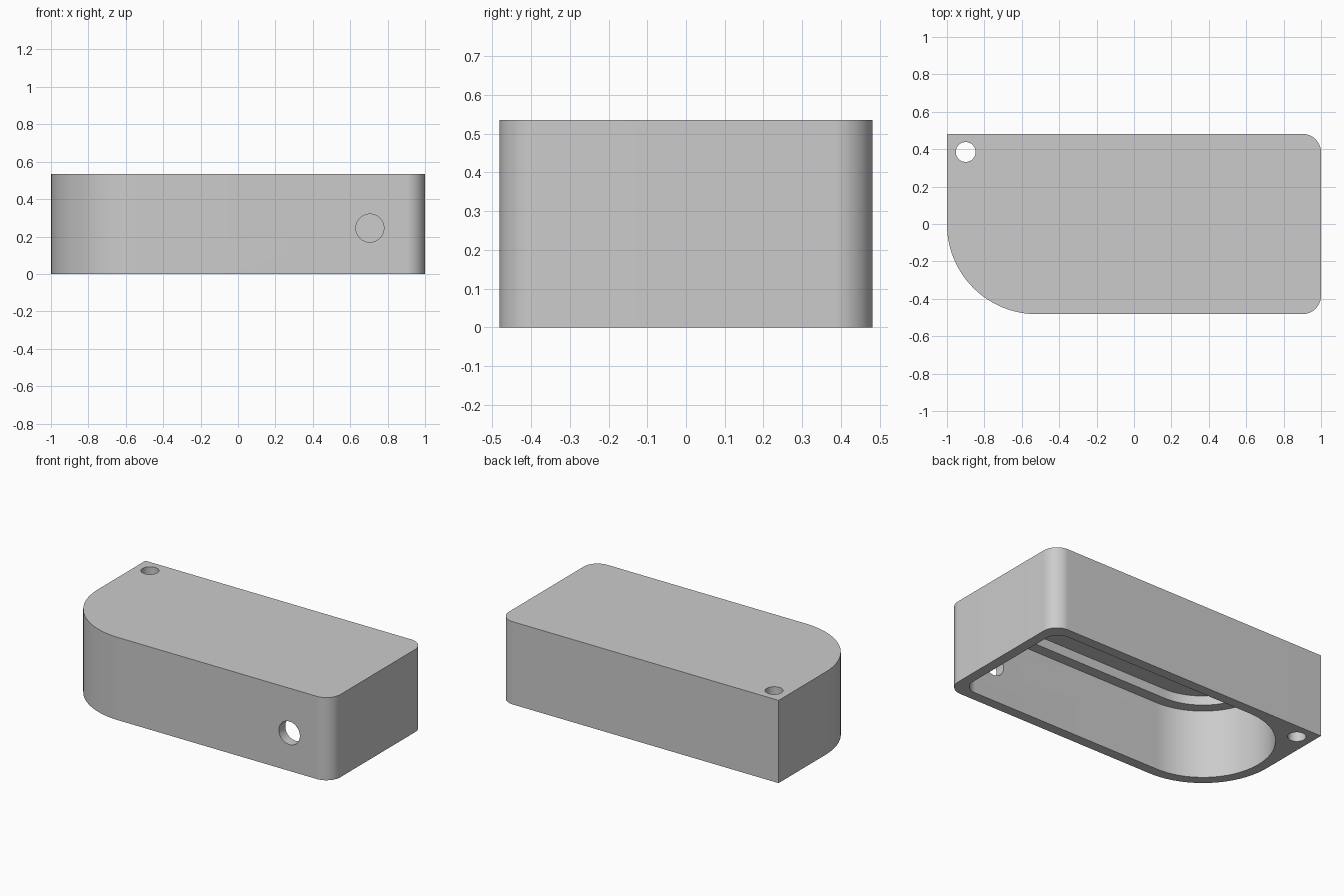
import bpy, bmesh, math

cube = bpy.data.objects.get("Cube")
if cube:
    bpy.data.objects.remove(cube, do_unlink=True)

LENGTH, DEPTH, HEIGHT = 1.0, 0.482, 0.535   # half length, half depth, full height
WALL, LEDGE = 0.065, 0.07

grey = bpy.data.materials.new("plain grey")
grey.use_nodes = True
colour = (0.6, 0.6, 0.6, 1)
grey.diffuse_color = colour
grey.node_tree.nodes["Principled BSDF"].inputs["Base Color"].default_value = colour


def outline(inset, radii, steps=24):
    """Rectangle with its own radius per corner: back right, back left, front left, front right."""
    hx, hy = LENGTH - inset, DEPTH - inset
    points = []
    signs = [(1, 1), (-1, 1), (-1, -1), (1, -1)]
    for i, ((sx, sy), r) in enumerate(zip(signs, radii)):
        count = steps if r else 0
        for k in range(count + 1):
            a = math.pi / 2 * (i + (k / count if count else 0))
            points.append((sx * (hx - r) + r * math.cos(a) if r else sx * hx,
                           sy * (hy - r) + r * math.sin(a) if r else sy * hy))
    return points


def prism(name, points, z0, z1):
    bm = bmesh.new()
    base = bm.faces.new([bm.verts.new((x, y, z0)) for x, y in points])
    top = bmesh.ops.extrude_face_region(bm, geom=[base])["geom"]
    for v in top:
        if isinstance(v, bmesh.types.BMVert):
            v.co.z = z1
    bmesh.ops.remove_doubles(bm, verts=bm.verts, dist=1e-5)
    bmesh.ops.recalc_face_normals(bm, faces=bm.faces)
    mesh = bpy.data.meshes.new(name)
    bm.to_mesh(mesh)
    bm.free()
    mesh.materials.append(grey)
    obj = bpy.data.objects.new(name, mesh)
    bpy.context.collection.objects.link(obj)
    return obj


def cylinder(name, radius, depth, location, rotation=(0, 0, 0)):
    bpy.ops.mesh.primitive_cylinder_add(vertices=48, radius=radius, depth=depth,
                                        location=location, rotation=rotation)
    obj = bpy.context.object
    obj.name = name
    obj.data.materials.append(grey)
    return obj


# Outer shell: one sharp corner, one large round, two small rounds
shell = prism("cover_shell", outline(0, (0.1, 0, 0.48, 0.1)), 0, HEIGHT)

# Stepped cavity open at the bottom, half-round on one end
deep = WALL + LEDGE
cutters = [
    prism("cavity_cutter", outline(WALL, (0.09, DEPTH - WALL - 0.001,
                                          DEPTH - WALL - 0.001, 0.09)), -0.1, 0.44),
    prism("recess_cutter", outline(deep, (0.05, DEPTH - deep - 0.001,
                                          DEPTH - deep - 0.001, 0.05)), 0.3, 0.5),
    # Screw hole through the sharp corner, cable hole through the front wall
    cylinder("screw_hole_cutter", 0.053, 1.5, (-0.9, 0.385, 0.3)),
    cylinder("cable_hole_cutter", 0.075, 0.4, (0.705, -DEPTH, 0.245), (math.pi / 2, 0, 0)),
]

bpy.context.view_layer.objects.active = shell
for cutter in cutters:
    cut = shell.modifiers.new(cutter.name, "BOOLEAN")
    cut.operation = "DIFFERENCE"
    cut.solver = "EXACT"
    cut.object = cutter
    bpy.ops.object.modifier_apply(modifier=cut.name)
for cutter in cutters:
    bpy.data.objects.remove(cutter, do_unlink=True)

# Smooth the rounds, keep the rims crisp
bpy.ops.object.select_all(action="DESELECT")
shell.select_set(True)
bpy.context.view_layer.objects.active = shell
bpy.ops.object.shade_smooth_by_angle(angle=math.radians(30))
